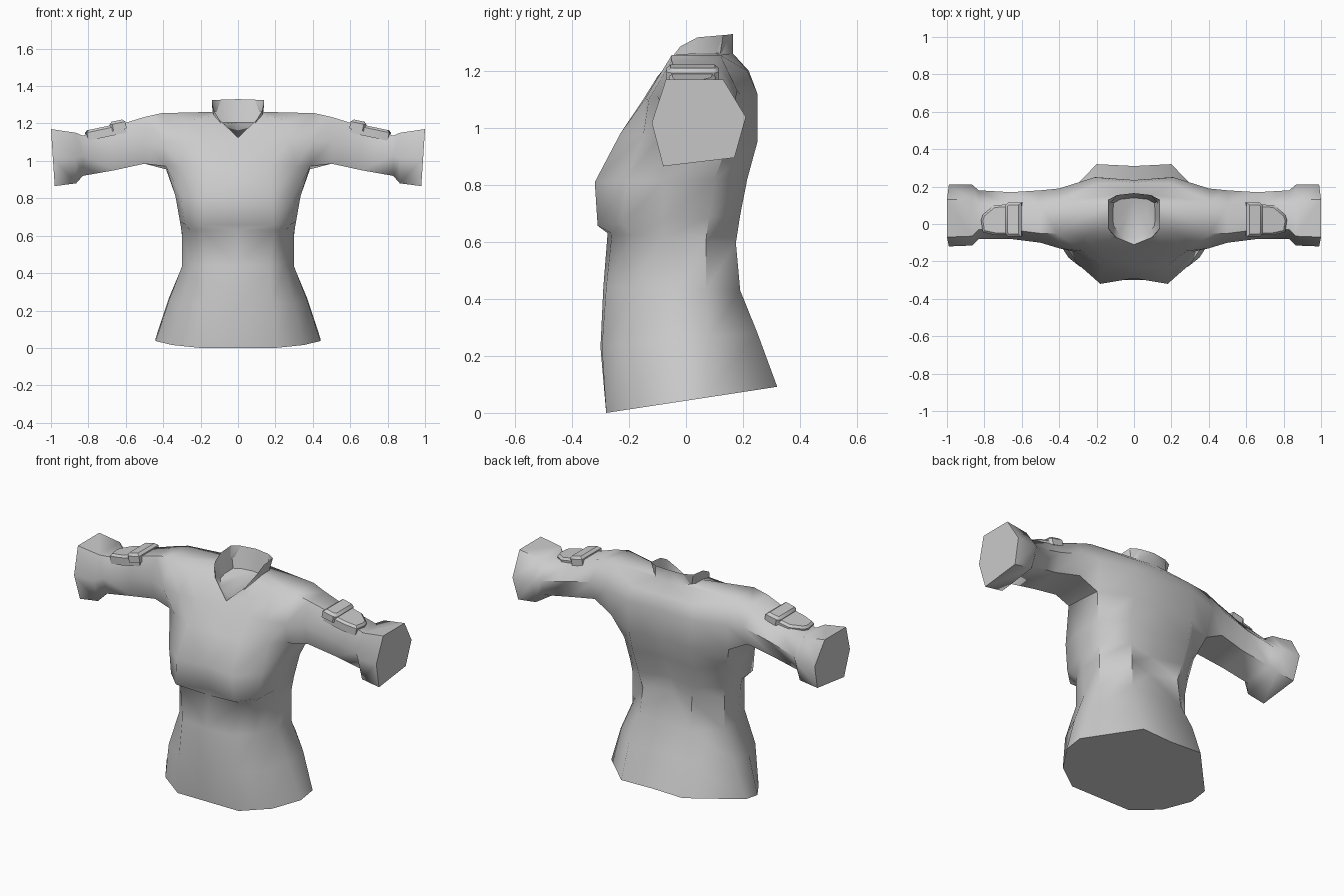
import bpy, bmesh, math
from mathutils import Vector

cube = bpy.data.objects.get("Cube")
if cube:
    bpy.data.objects.remove(cube, do_unlink=True)

GREY = (0.6, 0.6, 0.6, 1.0)
cloth = bpy.data.materials.new("grey cloth")
cloth.use_nodes = True
cloth.diffuse_color = GREY
cloth.node_tree.nodes["Principled BSDF"].inputs["Base Color"].default_value = GREY


def finish(bm, name, angle):
    """Turn a left-half bmesh into a smooth object mirrored across x."""
    bmesh.ops.recalc_face_normals(bm, faces=bm.faces)
    mesh = bpy.data.meshes.new(name)
    bm.to_mesh(mesh)
    bm.free()
    mesh.materials.append(cloth)
    ob = bpy.data.objects.new(name, mesh)
    bpy.context.collection.objects.link(ob)
    bpy.ops.object.select_all(action='DESELECT')
    ob.select_set(True)
    bpy.context.view_layer.objects.active = ob
    bpy.ops.object.shade_smooth_by_angle(angle=math.radians(angle))
    mirror = ob.modifiers.new("Mirror", 'MIRROR')
    mirror.merge_threshold = 0.0005
    return ob


def strip(bm, a, b, closed=False, skip=()):
    """Join two equal loops of vertices with quads."""
    n = len(a)
    for i in range(n if closed else n - 1):
        if i in skip:
            continue
        j = (i + 1) % n
        bm.faces.new((a[i], a[j], b[j], b[i]))


# Torso sections: front z, back z, front centre y, bust x/y, front corner x/y,
# side x, side front y, side back y, back x/y, spine y
SECTIONS = [
    (0.00, 0.09, -.28, .20, -.28, .35, -.18, .44, -.04, .07, .20, .32, .31),
    (0.23, 0.28, -.30, .18, -.295, .30, -.22, .37, -.06, .08, .20, .25, .235),
    (0.44, 0.43, -.29, .17, -.28, .25, -.19, .30, -.06, .07, .17, .19, .175),
    (0.63, 0.60, -.275, .19, -.26, .25, -.19, .30, -.08, .07, .16, .175, .125),
    (0.66, 0.69, -.265, .19, -.31, .285, -.22, .31, -.08, .08, .18, .19, .145),
    (0.81, 0.82, -.29, .18, -.32, .305, -.21, .335, -.08, .10, .20, .215, .185),
    (0.98, 0.95, -.225, .17, -.23, .31, -.15, .385, -.09, .15, .20, .25, .225),
    (1.10, 1.12, -.14, .17, -.15, .28, -.145, .40, -.13, .19, .21, .25, .235),
]


def section(zf, zb, yc, bx, by, fx, fy, w, sf, sb, kx, ky, kc):
    pts = [(0, yc), (bx, by), (fx, fy), (w, sf), (w, sb), (kx, ky), (0, kc)]
    return [(x, y, zf + (zb - zf) * (y - yc) / (kc - yc)) for x, y in pts]


rows = [section(*s) for s in SECTIONS]
# Shoulder line, collar base and collar rim
rows.append([(0, -.125, 1.115), (.14, -.10, 1.18), (.27, -.07, 1.215), (.41, -.05, 1.255),
             (.41, .12, 1.255), (.20, .215, 1.20), (0, .22, 1.20)])
rows.append([(0, -.115, 1.12), (.09, -.08, 1.20), (.13, -.035, 1.245), (.135, .04, 1.262),
             (.135, .10, 1.262), (.09, .155, 1.26), (0, .165, 1.26)])
rows.append([(0, -.11, 1.125), (.10, -.07, 1.22), (.138, -.02, 1.285), (.14, .04, 1.317),
             (.138, .13, 1.325), (.09, .155, 1.327), (0, .165, 1.33)])

bm = bmesh.new()
grid = [[bm.verts.new(p) for p in row] for row in rows]
for r in range(len(grid) - 1):
    # Leave the armhole open between the armpit and the shoulder
    strip(bm, grid[r], grid[r + 1], skip=(3,) if r in (6, 7) else ())
bm.faces.new(grid[0])

# Sunken neck opening inside the collar
inner = [bm.verts.new((v.co.x * 0.8, 0.04 + (v.co.y - 0.04) * 0.8,
                       1.14 + (v.co.z - 1.14) * 0.35)) for v in grid[-1]]
strip(bm, grid[-1], inner)
bm.faces.new(inner)

# Sleeve and cuff: x, bottom z, top z, front y, back y
SLEEVE = [(.50, .985, 1.235, -.10, .18), (.66, .95, 1.185, -.08, .17),
          (.83, .92, 1.135, -.08, .18), (.865, .88, 1.15, -.115, .21),
          (.99, .865, 1.17, -.12, .21)]
loop = [grid[6][3], grid[7][3], grid[8][3], grid[8][4], grid[7][4], grid[6][4]]
for x, zb, zt, yf, yb in SLEEVE:
    mid = (zb + zt) / 2
    lean = 0.01 if x > 0.9 else 0.0
    ring = [bm.verts.new(p) for p in (
        (x - lean, yf + .04, zb), (x, yf, mid), (x + lean, yf + .05, zt),
        (x + lean, yb - .08, zt), (x, yb, mid + .02), (x - lean, yb - .04, zb + .03))]
    strip(bm, loop, ring, closed=True)
    loop = ring
bm.faces.new(loop)
finish(bm, "shirt", 50)


def slab(name, outline, top, thick, slope, bevel):
    """Tilted plate lying on the sleeve, cut from a plan outline."""
    bm = bmesh.new()
    upper = [bm.verts.new((x, y, top - slope * (x - 0.6))) for x, y in outline]
    lower = [bm.verts.new((v.co.x - 0.01, v.co.y, v.co.z - thick)) for v in upper]
    rim = bm.faces.new(upper).edges[:]
    bm.faces.new(lower[::-1])
    strip(bm, upper, lower, closed=True)
    bmesh.ops.bevel(bm, geom=rim, offset=bevel, segments=1, affect='EDGES')
    finish(bm, name, 40)


# Pointed strap and its raised keeper loop on each sleeve
slab("sleeve_strap", [(.61, -.06), (.74, -.06), (.81, -.045), (.82, .02), (.81, .05),
                      (.75, .10), (.61, .11)], 1.207, 0.055, 0.21, 0.012)
slab("strap_keeper", [(.605, -.068), (.675, -.068), (.69, -.05), (.69, .10), (.675, .115),
                      (.605, .115)], 1.225, 0.05, 0.21, 0.014)
